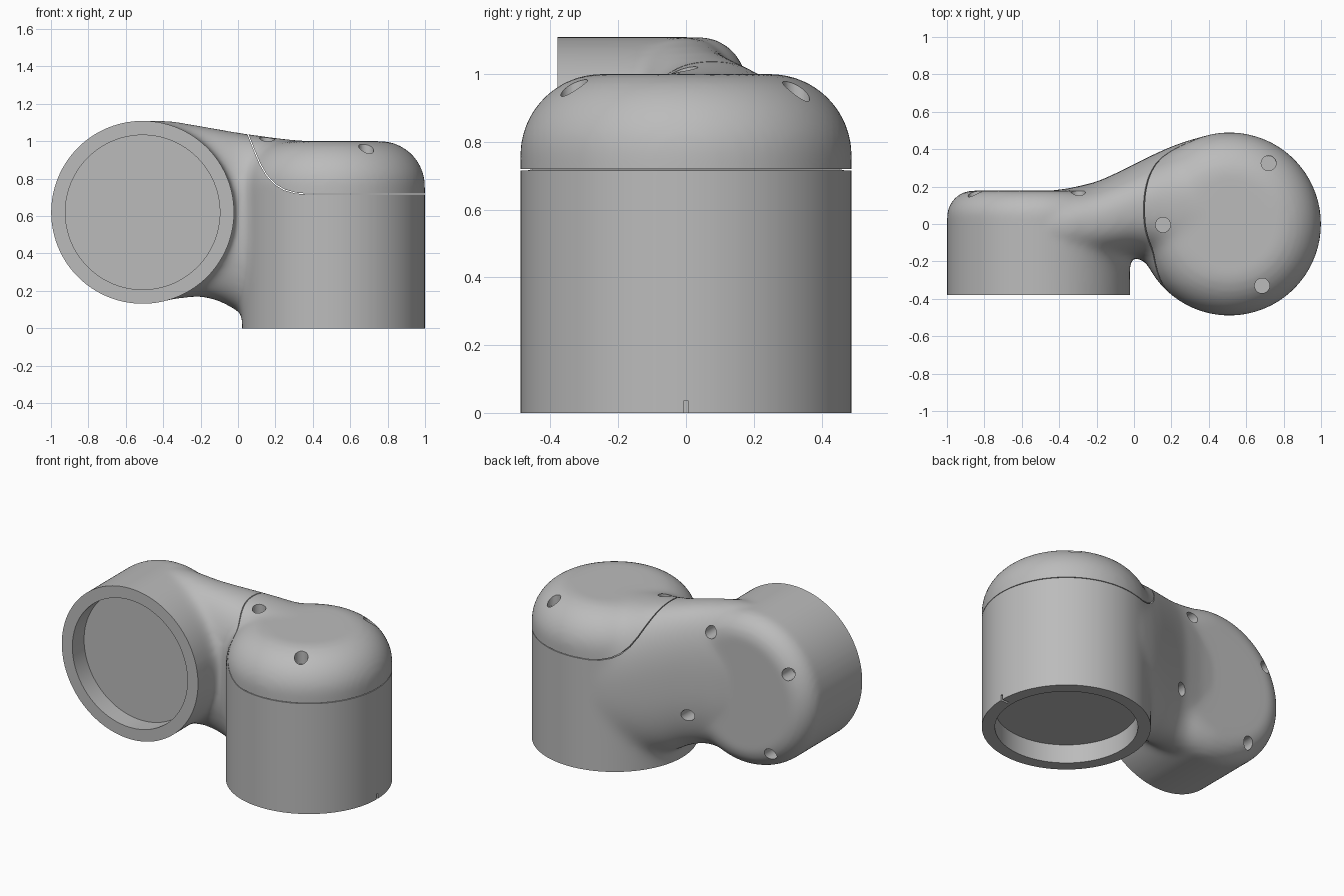
import bpy, bmesh, math

cube = bpy.data.objects.get("Cube")
if cube:
    bpy.data.objects.remove(cube)

GREY = (0.5, 0.5, 0.5, 1)
metal = bpy.data.materials.new("plain grey")
metal.use_nodes = True
metal.diffuse_color = GREY
metal.node_tree.nodes["Principled BSDF"].inputs["Base Color"].default_value = GREY


def make_object(name, bm):
    bmesh.ops.recalc_face_normals(bm, faces=bm.faces)
    mesh = bpy.data.meshes.new(name)
    bm.to_mesh(mesh)
    bm.free()
    obj = bpy.data.objects.new(name, mesh)
    bpy.context.collection.objects.link(obj)
    return obj


def loft(bm, rings):
    """Closed solid through a list of equal-length rings."""
    loops = [[bm.verts.new(p) for p in ring] for ring in rings]
    n = len(loops[0])
    for a, b in zip(loops, loops[1:]):
        for i in range(n):
            j = (i + 1) % n
            bm.faces.new((a[i], a[j], b[j], b[i]))
    bm.faces.new(loops[0])
    bm.faces.new(loops[-1])


def revolve(bm, profile, cx, other, axis, segments=128):
    """Turn (radius, height) points about the z or y axis through (cx, other)."""
    rings = []
    for r, h in profile:
        ring = []
        for i in range(segments):
            t = math.tau * i / segments
            u, v = cx + r * math.cos(t), other + r * math.sin(t)
            ring.append((u, v, h) if axis == "z" else (u, h, v))
        rings.append(ring)
    loft(bm, rings)


def rounded_drum(name, radius, start, end, fillet, cx, other, axis):
    profile = [(radius, start)]
    for i in range(17):
        t = math.pi / 2 * i / 16
        profile.append((radius - fillet + fillet * math.cos(t),
                        end - fillet + fillet * math.sin(t)))
    bm = bmesh.new()
    revolve(bm, profile, cx, other, axis)
    return make_object(name, bm)


def box(bm, lo, hi):
    loft(bm, [[(lo[0], lo[1], z), (hi[0], lo[1], z),
               (hi[0], hi[1], z), (lo[0], hi[1], z)] for z in (lo[2], hi[2])])


def boolean(obj, cutter, operation):
    mod = obj.modifiers.new(cutter.name, "BOOLEAN")
    mod.object, mod.operation, mod.solver = cutter, operation, "EXACT"


def bake(obj, *helpers):
    """Apply the modifiers, then drop the helper objects."""
    graph = bpy.context.evaluated_depsgraph_get()
    mesh = bpy.data.meshes.new_from_object(obj.evaluated_get(graph))
    obj.modifiers.clear()
    obj.data = mesh
    for helper in helpers:
        bpy.data.objects.remove(helper)


def clamp(v):
    return max(0.0, min(1.0, v))


# Two drums at right angles, overlong at their open ends
A_X, B_X, B_Z, RADIUS = 0.51, -0.51, 0.62, 0.489
body = rounded_drum("housing", RADIUS, -0.2, 1.0, 0.24, A_X, 0, "z")
side_drum = rounded_drum("side_drum", RADIUS, -0.5, 0.178, 0.14, B_X, B_Z, "y")

# Arm joining the drums: x, y front, y back, z bottom, z top
SECTIONS = [
    (-0.55, -0.20, 0.17, 0.16, 1.09), (-0.45, -0.20, 0.178, 0.15, 1.11),
    (-0.35, -0.20, 0.19, 0.155, 1.108), (-0.2, -0.20, 0.225, 0.17, 1.083),
    (-0.1, -0.19, 0.27, 0.145, 1.065), (0.0, -0.18, 0.32, 0.09, 1.047),
    (0.1, -0.2, 0.37, 0.06, 1.032), (0.2, -0.25, 0.415, 0.05, 1.018),
    (0.3, -0.28, 0.45, 0.05, 1.006), (0.42, -0.3, 0.478, 0.06, 0.998),
]
rings = []
for x, y0, y1, z0, z1 in SECTIONS:
    ring = []
    for i in range(64):
        t = math.tau * (i + 0.5) / 64
        c, s = math.cos(t), math.sin(t)
        c, s = (math.copysign(abs(v) ** 0.8, v) for v in (c, s))
        ring.append((x, (y0 + y1 + c * (y1 - y0)) / 2, (z0 + z1 + s * (z1 - z0)) / 2))
    rings.append(ring)
bm = bmesh.new()
loft(bm, rings)
arm = make_object("arm", bm)

# Fuse into one even skin
boolean(body, side_drum, "UNION")
boolean(body, arm, "UNION")
remesh = body.modifiers.new("skin", "REMESH")
remesh.mode, remesh.voxel_size = "VOXEL", 0.018
bake(body, side_drum, arm)

# Blend the joint, leaving the drums themselves crisp
group = body.vertex_groups.new(name="joint")
for v in body.data.vertices:
    x, y, z = v.co
    weight = clamp((0.48 - abs(x)) / 0.25) * clamp((y + 0.33) / 0.12)
    group.add([v.index], max(0.06, weight), "REPLACE")
smooth = body.modifiers.new("blend", "SMOOTH")
smooth.vertex_group, smooth.factor, smooth.iterations = "joint", 0.5, 40
bake(body)

# Trim the open ends flat
bm = bmesh.new()
box(bm, (-1.5, -1, -0.5), (0.1, -0.38, 1.5))
front_trim = make_object("front_trim", bm)
bm = bmesh.new()
box(bm, (-1.5, -1.5, -0.6), (1.5, 1.5, 0))
base_trim = make_object("base_trim", bm)

# Recessed sockets, screw holes and the locating slot
bm = bmesh.new()
revolve(bm, [(0.413, -0.1), (0.413, 0.12)], A_X, 0, "z")
revolve(bm, [(0.413, -0.5), (0.413, -0.26)], B_X, B_Z, "y")
for x, y in ((0.72, 0.325), (0.685, -0.33), (0.155, -0.005)):
    revolve(bm, [(0.04, 0.9), (0.04, 1.3)], x, y, "z", 32)
for k in range(4):
    t = math.radians(58 + 90 * k)
    revolve(bm, [(0.038, 0.07), (0.038, 0.5)],
            B_X + 0.4 * math.cos(t), B_Z + 0.4 * math.sin(t), "y", 32)
box(bm, (0.95, -0.007, -0.1), (1.1, 0.007, 0.035))
holes = make_object("holes", bm)

for cutter in (front_trim, base_trim, holes):
    boolean(body, cutter, "DIFFERENCE")
bake(body, front_trim, base_trim, holes)

# Split the domed cap off along a curved seam
SEAM = [(1.2, 0.72), (0.37, 0.72), (0.31, 0.725), (0.25, 0.742), (0.2, 0.772),
        (0.155, 0.82), (0.12, 0.88), (0.09, 0.95), (0.055, 1.04), (0.02, 1.3), (1.2, 1.3)]


def seam_cutter(name, gap):
    bm = bmesh.new()
    loft(bm, [[(x - gap, y, z - gap) for x, z in SEAM] for y in (-1, 1)])
    return make_object(name, bm)


inner, outer = seam_cutter("seam_inner", 0), seam_cutter("seam_outer", 0.004)
cap = body.copy()
cap.data = body.data.copy()
cap.name = "domed_cap"
bpy.context.collection.objects.link(cap)
boolean(cap, inner, "INTERSECT")
boolean(body, outer, "DIFFERENCE")
bake(cap, inner)
bake(body, outer)

for obj in (body, cap):
    obj.data.materials.clear()
    obj.data.materials.append(metal)
    obj.data.shade_smooth()
    obj.data.set_sharp_from_angle(angle=math.radians(35))
